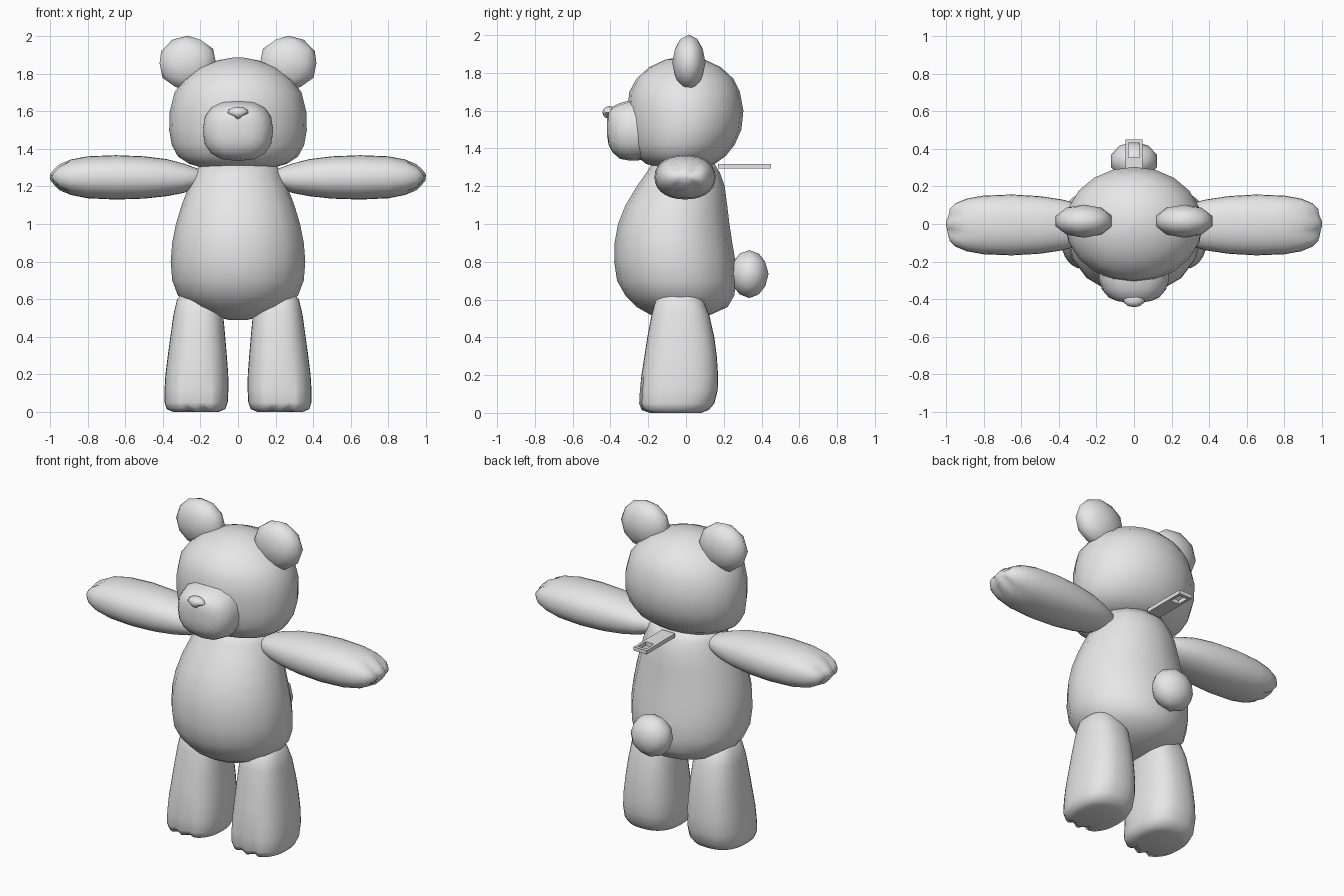
import bpy, bmesh
from math import cos, sin, pi, radians, copysign
from mathutils import Vector, Matrix

cube = bpy.data.objects.get("Cube")
if cube:
    bpy.data.objects.remove(cube, do_unlink=True)

plush = bpy.data.materials.new("soft_grey")
plush.use_nodes = True
plush.diffuse_color = (0.8, 0.8, 0.8, 1)
plush.node_tree.nodes["Principled BSDF"].inputs["Base Color"].default_value = (0.8, 0.8, 0.8, 1)


def finish(bm, name, mirror=False, smooth=True):
    """Turn a bmesh into a named, shaded object, optionally mirrored in x."""
    bmesh.ops.recalc_face_normals(bm, faces=bm.faces)
    mesh = bpy.data.meshes.new(name)
    bm.to_mesh(mesh)
    bm.free()
    mesh.materials.append(plush)
    obj = bpy.data.objects.new(name, mesh)
    bpy.context.collection.objects.link(obj)
    if smooth:
        bpy.ops.object.select_all(action="DESELECT")
        obj.select_set(True)
        bpy.context.view_layer.objects.active = obj
        bpy.ops.object.shade_smooth_by_angle(angle=radians(60))
    if mirror:
        obj.modifiers.new("Mirror", "MIRROR").use_mirror_merge = False
    return obj


def loft(rings, place, sides=16, power=2.0):
    """Skin rounded rings given as (position, half width, low, high)."""
    bm = bmesh.new()
    loops = []
    for t, half, low, high in rings:
        loop = []
        for i in range(sides):
            a = 2 * pi * i / sides
            u, w = (copysign(abs(f) ** (2 / power), f) for f in (cos(a), sin(a)))
            across = (low + high) / 2 + w * (high - low) / 2
            loop.append(bm.verts.new(place(t, half * u, across)))
        loops.append(loop)
    for lower, upper in zip(loops, loops[1:]):
        for i in range(sides):
            j = (i + 1) % sides
            bm.faces.new((lower[i], lower[j], upper[j], upper[i]))
    bm.faces.new(loops[0])
    bm.faces.new(loops[-1])
    return bm


def ball(centre, size):
    """Low-poly ellipsoid."""
    bm = bmesh.new()
    matrix = Matrix.Translation(centre) @ Matrix.Diagonal((*size, 1))
    bmesh.ops.create_icosphere(bm, subdivisions=2, radius=1, matrix=matrix)
    return bm


def groove(offset):
    """Strength of the two creases that split a paw into three toes."""
    return max(0, 1 - abs(abs(offset) - 0.045) / 0.03)


def upright(t, side, depth):
    return Vector((side, depth, t))


# Pear-shaped torso
finish(loft([
    (0.49, 0.05, -0.08, 0.03), (0.515, 0.15, -0.18, 0.12),
    (0.56, 0.25, -0.26, 0.22), (0.62, 0.32, -0.32, 0.255),
    (0.7, 0.35, -0.365, 0.268), (0.8, 0.358, -0.38, 0.262),
    (0.9, 0.35, -0.378, 0.245), (1, 0.33, -0.36, 0.23),
    (1.1, 0.3, -0.32, 0.218), (1.2, 0.262, -0.26, 0.205),
    (1.27, 0.23, -0.21, 0.18), (1.32, 0.2, -0.18, 0.15),
], upright), "torso")

# Wide head
finish(loft([
    (1.3, 0.19, -0.15, 0.09), (1.32, 0.26, -0.215, 0.155),
    (1.36, 0.32, -0.26, 0.21), (1.42, 0.352, -0.29, 0.258),
    (1.5, 0.366, -0.302, 0.293), (1.6, 0.363, -0.31, 0.304),
    (1.7, 0.338, -0.3, 0.285), (1.77, 0.285, -0.262, 0.25),
    (1.83, 0.21, -0.195, 0.185), (1.87, 0.11, -0.11, 0.1),
    (1.885, 0.03, -0.03, 0.03),
], upright, sides=20), "head")

# Muzzle, lofted forwards
finish(loft([
    (-0.2, 0.188, 1.34, 1.66), (-0.295, 0.187, 1.335, 1.656),
    (-0.35, 0.17, 1.345, 1.64), (-0.39, 0.135, 1.38, 1.62),
    (-0.41, 0.09, 1.42, 1.595), (-0.418, 0.035, 1.47, 1.55),
], lambda t, side, up: Vector((side, t, up)), power=2.5), "muzzle")

# Nose, pinched to a point below
nose = ball((0, -0.405, 1.59), (0.058, 0.038, 0.034))
for v in nose.verts:
    if v.co.z < 1.585:
        v.co.x *= 0.4
finish(nose, "nose")

# Ears and tail
finish(ball((0.267, 0.015, 1.855), (0.158, 0.088, 0.147)), "ears", mirror=True)
finish(ball((0, 0.335, 0.735), (0.13, 0.102, 0.127)), "tail")

# Arms, held straight out, with creased paws
arms = loft([
    (0.16, 0.04, 1.22, 1.27), (0.2, 0.075, 1.2, 1.29),
    (0.29, 0.11, 1.165, 1.322), (0.38, 0.135, 1.148, 1.345),
    (0.5, 0.153, 1.135, 1.36), (0.65, 0.162, 1.13, 1.366),
    (0.8, 0.156, 1.137, 1.36), (0.89, 0.14, 1.155, 1.343),
    (0.95, 0.115, 1.18, 1.318), (0.98, 0.085, 1.21, 1.29),
    (1, 0.05, 1.235, 1.265),
], lambda t, side, up: Vector((t, side - 0.005, up)), sides=28, power=2.2)
for v in arms.verts:
    if v.co.x > 0.92:
        crease = groove(v.co.y)
        v.co.x -= 0.015 * crease
        v.co.z += (1.25 - v.co.z) * 0.18 * crease
finish(arms, "arms", mirror=True)

# Legs, widening to the feet, with creased toes
legs = loft([
    (0, 0.12, -0.19, 0.08), (0.015, 0.155, -0.235, 0.12),
    (0.05, 0.168, -0.248, 0.15), (0.12, 0.17, -0.244, 0.168),
    (0.2, 0.167, -0.236, 0.17), (0.3, 0.157, -0.22, 0.163),
    (0.4, 0.146, -0.205, 0.15), (0.52, 0.132, -0.182, 0.123),
    (0.6, 0.115, -0.16, 0.09), (0.64, 0.08, -0.115, 0.045),
    (0.657, 0.03, -0.06, 0),
], lambda t, side, depth: Vector((side + 0.224 - 0.025 * t, depth, t)), sides=32, power=2.5)
for v in legs.verts:
    if v.co.z < 0.17 and v.co.y < -0.1:
        crease = groove(v.co.x - 0.222)
        v.co.y += 0.018 * crease
        if v.co.z < 0.03:
            v.co.z += 0.012 * crease
finish(legs, "legs", mirror=True)

# Zip pull: a flat tab with a window
tab = bmesh.new()
grid = [[tab.verts.new((x, y, 1.305)) for x in (-0.045, -0.028, 0.028, 0.045)]
        for y in (0.17, 0.355, 0.43, 0.45)]
for r in range(3):
    for c in range(3):
        if (r, c) != (1, 1):
            tab.faces.new((grid[r][c], grid[r][c + 1], grid[r + 1][c + 1], grid[r + 1][c]))
pull = finish(tab, "zip_pull", smooth=False)
solid = pull.modifiers.new("Thickness", "SOLIDIFY")
solid.thickness = 0.024
solid.offset = 0
